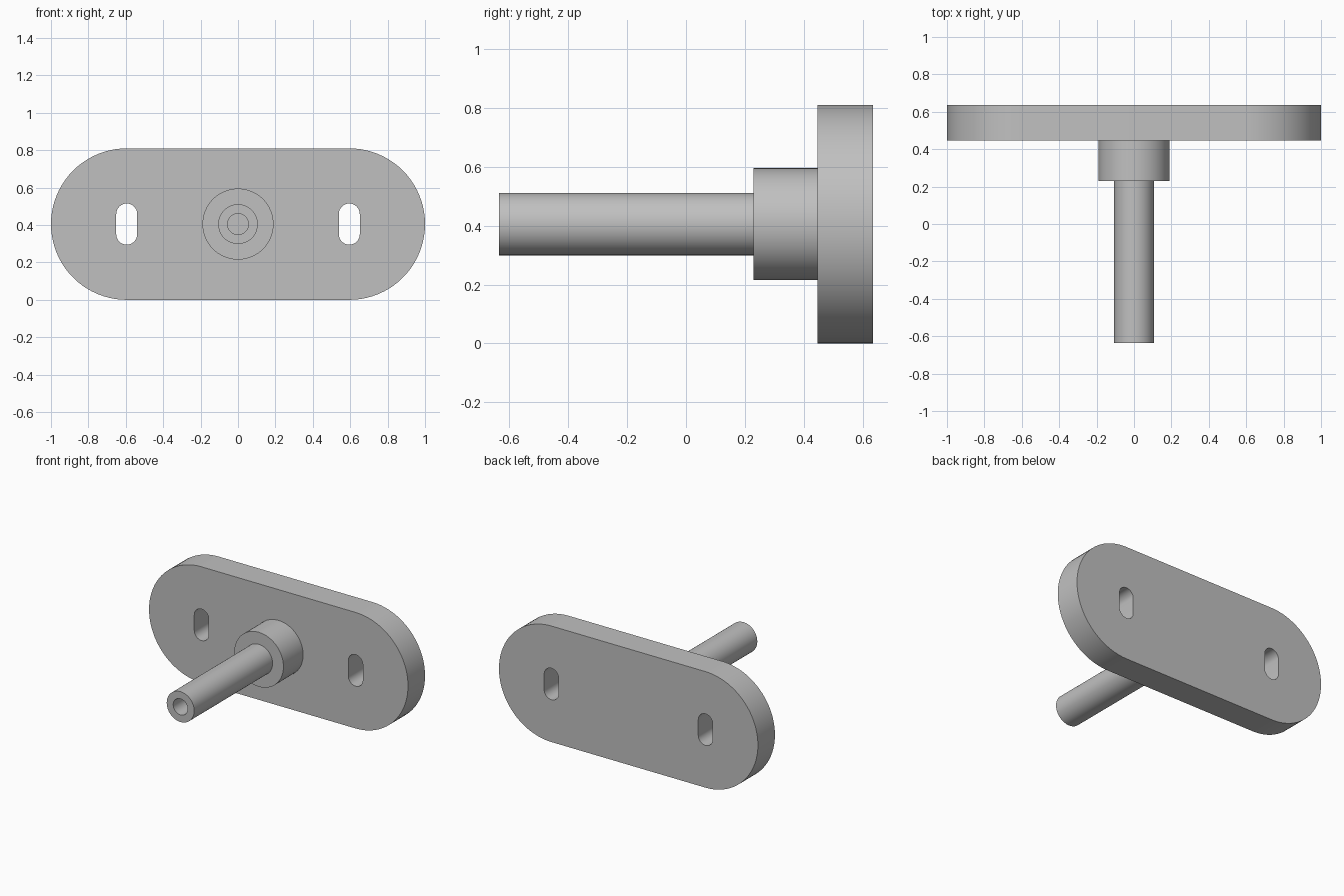
import bpy
import bmesh
from math import cos, sin, pi, radians
from mathutils import Matrix, Vector

cube = bpy.data.objects.get("Cube")
if cube:
    bpy.data.objects.remove(cube, do_unlink=True)

CENTRE_Z = 0.405
FRONT, BACK = 0.447, 0.635      # plate faces
BOSS_FRONT = 0.23
SHAFT_TIP = -0.635
SLOT_X = 0.595

grey = bpy.data.materials.new("plain_grey")
grey.use_nodes = True
grey.diffuse_color = (0.53, 0.53, 0.53, 1)
grey.node_tree.nodes["Principled BSDF"].inputs["Base Color"].default_value = grey.diffuse_color


def finish(bm, name):
    """Turn a bmesh into a smooth-shaded object with sharp edges."""
    bmesh.ops.recalc_face_normals(bm, faces=bm.faces)
    mesh = bpy.data.meshes.new(name)
    bm.to_mesh(mesh)
    bm.free()
    mesh.materials.append(grey)
    obj = bpy.data.objects.new(name, mesh)
    bpy.context.collection.objects.link(obj)
    bpy.ops.object.select_all(action='DESELECT')
    obj.select_set(True)
    bpy.context.view_layer.objects.active = obj
    bpy.ops.object.shade_smooth_by_angle(angle=radians(30))
    return obj


def stadium(radius, half_straight, steps, cx=0, upright=False):
    """Outline of two half circles joined by straight sides."""
    points = []
    for side in (0, 1):
        shift = half_straight * (1 - 2 * side)
        for i in range(steps + 1):
            a = -pi / 2 + pi * (side + i / steps)
            u, v = shift + radius * cos(a), radius * sin(a)
            if upright:
                u, v = -v, u
            points.append((cx + u, FRONT, CENTRE_Z + v))
    return points


def lathe(name, profile, segments=64):
    """Revolve (radius, y) points round the shaft axis."""
    bm = bmesh.new()
    verts = [bm.verts.new((r, y, CENTRE_Z)) for r, y in profile]
    edges = [bm.edges.new(pair) for pair in zip(verts, verts[1:])]
    bmesh.ops.spin(bm, geom=verts + edges, cent=(0, 0, CENTRE_Z), axis=(0, 1, 0),
                   angle=2 * pi, steps=segments)
    bmesh.ops.remove_doubles(bm, verts=bm.verts, dist=0.0001)
    return finish(bm, name)


# Mounting plate with two upright slots
bm = bmesh.new()
outlines = [stadium(0.405, SLOT_X, 40)]
outlines += [stadium(0.056, 0.054, 16, s * SLOT_X, True) for s in (-1, 1)]
for outline in outlines:
    ring = [bm.verts.new(p) for p in outline]
    for a, b in zip(ring, ring[1:] + ring[:1]):
        bm.edges.new((a, b))
bmesh.ops.triangle_fill(bm, edges=bm.edges[:], use_beauty=True)
extruded = bmesh.ops.extrude_face_region(bm, geom=bm.faces[:], use_keep_orig=True)
moved = [g for g in extruded["geom"] if isinstance(g, bmesh.types.BMVert)]
bmesh.ops.translate(bm, verts=moved, vec=(0, BACK - FRONT, 0))
finish(bm, "mounting_plate")

# Boss, seated slightly into the plate
lathe("boss", [(0, BOSS_FRONT), (0.19, BOSS_FRONT), (0.19, FRONT + 0.01), (0, FRONT + 0.01)])

# Shaft with a blind bore in its tip
lathe("shaft", [(0, -0.1), (0.056, -0.1), (0.056, SHAFT_TIP), (0.106, SHAFT_TIP),
                (0.106, BOSS_FRONT + 0.01), (0, BOSS_FRONT + 0.01)])
